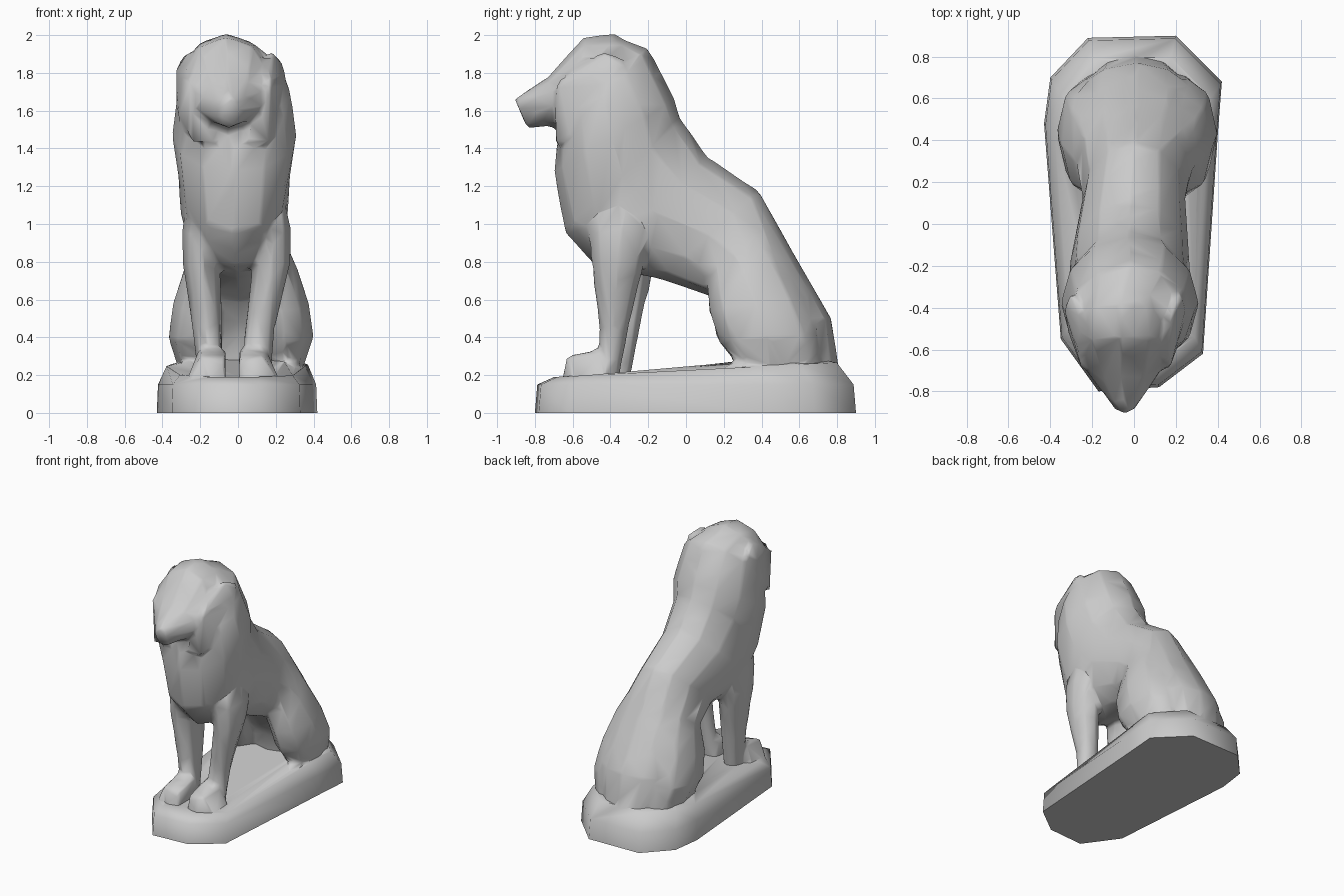
import bpy, bmesh, math
from mathutils import Vector

if "Cube" in bpy.data.objects:
    bpy.data.objects.remove(bpy.data.objects["Cube"])


def select_only(obs):
    bpy.ops.object.select_all(action='DESELECT')
    for o in obs:
        o.select_set(True)
    bpy.context.view_layer.objects.active = obs[0]


def finish(name, bm):
    bmesh.ops.recalc_face_normals(bm, faces=bm.faces)
    me = bpy.data.meshes.new(name)
    bm.to_mesh(me)
    bm.free()
    ob = bpy.data.objects.new(name, me)
    bpy.context.collection.objects.link(ob)
    return ob


def skin(name, rings):
    """Bridge rings of points and close both ends."""
    bm = bmesh.new()
    rows = [[bm.verts.new(p) for p in r] for r in rings]
    n = len(rows[0])
    for a, b in zip(rows, rows[1:]):
        for i in range(n):
            j = (i + 1) % n
            bm.faces.new((a[i], a[j], b[j], b[i]))
    bm.faces.new(rows[0])
    bm.faces.new(rows[-1])
    return finish(name, bm)


def loft(name, sections, n=10):
    """Section: front (y, z), back (y, z), centre x, half width."""
    rings = []
    for fy, fz, by, bz, x, w in sections:
        f, b = Vector((x, fy, fz)), Vector((x, by, bz))
        c, v = (f + b) / 2, (f - b) / 2
        rings.append([c + v * math.cos(t) + Vector((w * math.sin(t), 0, 0))
                      for t in (2 * math.pi * i / n for i in range(n))])
    return skin(name, rings)


def hull(name, pts):
    bm = bmesh.new()
    for p in pts:
        bm.verts.new(p)
    r = bmesh.ops.convex_hull(bm, input=bm.verts)
    junk = [g for g in set(r["geom_interior"] + r["geom_unused"])
            if isinstance(g, bmesh.types.BMVert)]
    bmesh.ops.delete(bm, geom=junk, context='VERTS')
    return finish(name, bm)


# Plinth: irregular rounded slab, rising toward the rear
outline = [(-.22, .89), (.20, .90), (.42, .68), (.40, .42), (.33, -.62),
           (.12, -.78), (-.17, -.80), (-.35, -.55), (-.43, .48), (-.40, .70)]


def slab(scale, z0, slope):
    return [(x * scale, .05 + (y - .05) * scale, z0 + slope * (y + .8))
            for x, y in outline]


plinth = skin("plinth", [slab(1, 0, 0), slab(.985, .15, 0),
                         slab(.88, .19, .045), slab(.6, .19, .068)])

parts = []
# Torso from the rump up to the crown of the neck
parts.append(loft("torso", [
    (.36, .15, .82, .17, .01, .25),
    (.30, .42, .77, .50, .01, .31),
    (.18, .60, .58, .83, .01, .30),
    (-.14, .71, .39, 1.17, 0, .245),
    (-.47, .77, .11, 1.36, -.02, .285),
    (-.64, .95, -.03, 1.56, -.02, .295),
    (-.70, 1.28, -.06, 1.66, -.02, .33),
    (-.68, 1.45, -.20, 1.93, -.02, .30),
    (-.60, 1.72, -.36, 1.985, -.05, .21)], 12))

# Skull and muzzle
parts.append(loft("head", [
    (-.40, 1.50, -.26, 1.94, -.05, .22),
    (-.56, 1.45, -.38, 2.01, -.06, .25),
    (-.66, 1.48, -.54, 1.99, -.06, .23),
    (-.72, 1.52, -.73, 1.78, -.05, .17),
    (-.84, 1.505, -.91, 1.665, -.045, .05)], 10))

# Ears hanging down the cheeks
for side, s, cx in (("left", -1, -.06), ("right", 1, -.02)):
    parts.append(hull(side + "_ear", [
        (cx + s * a, y, z) for a, y, z in (
            (.20, -.43, 1.92), (.24, -.32, 1.88), (.275, -.40, 1.80),
            (.26, -.50, 1.56), (.18, -.69, 1.42), (.06, -.69, 1.43),
            (.19, -.69, 1.75), (.15, -.55, 1.86), (.10, -.45, 1.60))]))

# Front legs blending into the shoulders, with sloping paws
for side, s, top, foot, w, dy, base in (
        ("left", -1, -.195, -.145, .065, .06, -.28),
        ("right", 1, .18, .085, .085, 0, .23)):
    parts.append(loft(side + "_front_leg", [
        (-.52, 1.20, -.16, 1.25, top * .75, .09),
        (-.52, .95, -.16, .99, top * .95, .11),
        (-.50, .78, -.21 + dy, .83, top, .10),
        (-.46, .45, -.30 + dy, .47, foot * .65 + top * .35, .08),
        (-.455, .15, -.36 + dy, .15, foot, w)], 8))
    inner = foot - s * .08
    parts.append(hull(side + "_front_paw", [
        (inner, -.64, .15), (inner, -.62, .28), (inner, -.42, .34),
        (inner, -.35, .15), (base, -.60, .15), (base, -.42, .15),
        (foot + s * .05, -.63, .30), (foot + s * .06, -.43, .34),
        (foot, -.66, .15)]))

# Haunches and hind paws
for side, s, cx in (("left", -1, -.01), ("right", 1, .04)):
    x = cx + s * .20
    parts.append(loft(side + "_haunch", [
        (.36, .15, .72, .17, x, .08),
        (.17, .38, .70, .42, x + s * .01, .15),
        (.12, .54, .62, .62, cx + s * .19, .145),
        (.11, .66, .50, .84, cx + s * .15, .13),
        (.11, .80, .38, 1.00, cx + s * .11, .10)], 8))
    parts.append(hull(side + "_hind_paw", [
        (cx + s * a, y, z) for a, y, z in (
            (.15, .20, .17), (.31, .16, .17), (.25, .18, .245),
            (.17, .34, .29), (.28, .34, .28), (.33, .55, .17),
            (.28, .64, .27), (.12, .60, .22))]))

# Fuse the animal into one carved, low-poly skin
select_only(parts)
bpy.ops.object.join()
dog = parts[0]
m = dog.modifiers.new("fuse", 'REMESH')
m.mode, m.voxel_size = 'VOXEL', .018
m = dog.modifiers.new("soften", 'SMOOTH')
m.factor, m.iterations = .5, 4
m = dog.modifiers.new("facet", 'DECIMATE')
m.ratio = .035
# Merge it with the plinth so the statue is a single carved piece
m = dog.modifiers.new("plinth_union", 'BOOLEAN')
m.operation, m.solver, m.object = 'UNION', 'EXACT', plinth
for name in ("fuse", "soften", "facet", "plinth_union"):
    bpy.ops.object.modifier_apply(modifier=name)
bpy.data.objects.remove(plinth)
dog.name = "seated_dog_on_plinth"
select_only([dog])
bpy.ops.object.shade_smooth_by_angle(angle=math.radians(65))
